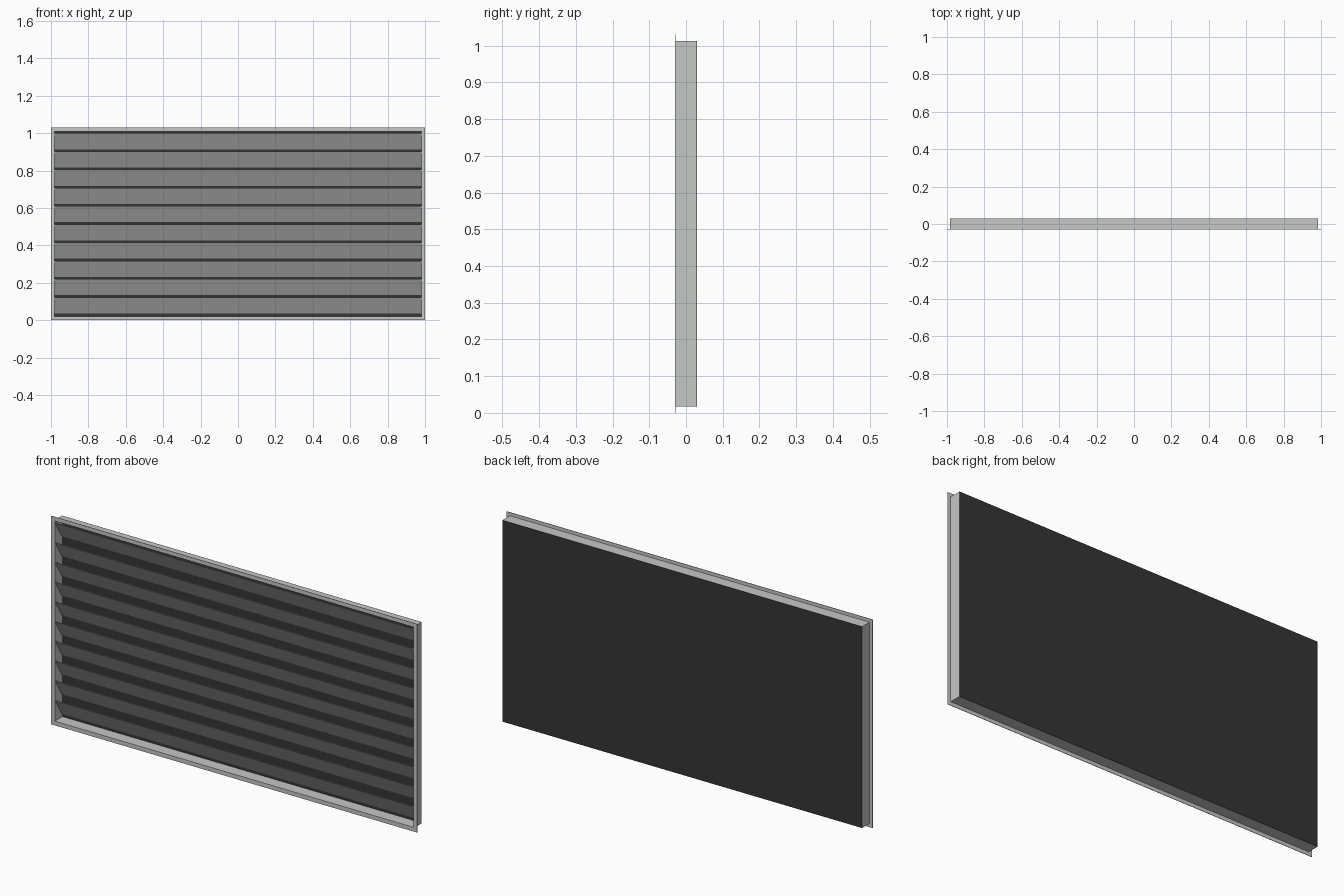
import bpy
import bmesh

if "Cube" in bpy.data.objects:
    bpy.data.objects.remove(bpy.data.objects["Cube"])

W, H = 2.0, 1.03            # flange outer size
BX, Z0, Z1 = 0.983, 0.018, 1.013   # duct outer limits
YF, YB = -0.03, 0.03
T = 0.003                   # sheet thickness


def material(name, col):
    m = bpy.data.materials.new(name)
    m.diffuse_color = (*col, 1.0)
    m.use_nodes = True
    m.node_tree.nodes["Principled BSDF"].inputs["Base Color"].default_value = m.diffuse_color
    return m


metal = material("light grey metal", (0.56, 0.58, 0.56))
dark = material("dark backing", (0.036, 0.036, 0.036))


def make_object(name, bm, mat):
    bmesh.ops.recalc_face_normals(bm, faces=bm.faces)
    me = bpy.data.meshes.new(name)
    bm.to_mesh(me)
    bm.free()
    me.materials.append(mat)
    ob = bpy.data.objects.new(name, me)
    bpy.context.collection.objects.link(ob)
    return ob


def rect(x, z0, z1, y):
    return [(-x, y, z0), (x, y, z0), (x, y, z1), (-x, y, z1)]


def swept_frame(name, rings, mat):
    """Closed rectangular frame skinned through a loop of rectangles."""
    bm = bmesh.new()
    loops = [[bm.verts.new(p) for p in rect(*r)] for r in rings]
    for a, b in zip(loops, loops[1:] + loops[:1]):
        for i in range(4):
            j = (i + 1) % 4
            bm.faces.new((a[i], a[j], b[j], b[i]))
    return make_object(name, bm, mat)


def extrude_x(name, profile, x, mat):
    """Prism along x from a (y, z) outline."""
    bm = bmesh.new()
    left = [bm.verts.new((-x, y, z)) for y, z in profile]
    right = [bm.verts.new((x, y, z)) for y, z in profile]
    bm.faces.new(left)
    bm.faces.new(right[::-1])
    n = len(profile)
    for i in range(n):
        j = (i + 1) % n
        bm.faces.new((left[i], right[i], right[j], left[j]))
    return make_object(name, bm, mat)


# Frame: thin front flange and duct walls in one L-shaped section
IX = BX - T
swept_frame("frame", [
    (W / 2, 0, H, YF),
    (W / 2, 0, H, YF + 0.002),
    (BX, Z0, Z1, YF + 0.002),
    (BX, Z0, Z1, YB - 0.001),
    (IX, Z0 + T, Z1 - T, YB - 0.001),
    (IX, Z0 + T, Z1 - T, YF),
], metal)

# Dark sheet closing the back
extrude_x("back_panel", [(YB - 0.001, Z0), (YB, Z0), (YB, Z1), (YB - 0.001, Z1)],
          BX, dark)

# Ten slats, high at the front and low at the back
COUNT, PITCH, TOP, DROP, THICK = 10, 0.0975, 1.0, 0.086, 0.004
for i in range(COUNT):
    zt = TOP - i * PITCH
    zb = zt - DROP
    extrude_x(f"slat_{i + 1}", [
        (YF + 0.001, zt), (YF + 0.001 + THICK, zt),
        (YB - 0.002, zb), (YB - 0.002 - THICK, zb),
    ], IX, metal)
